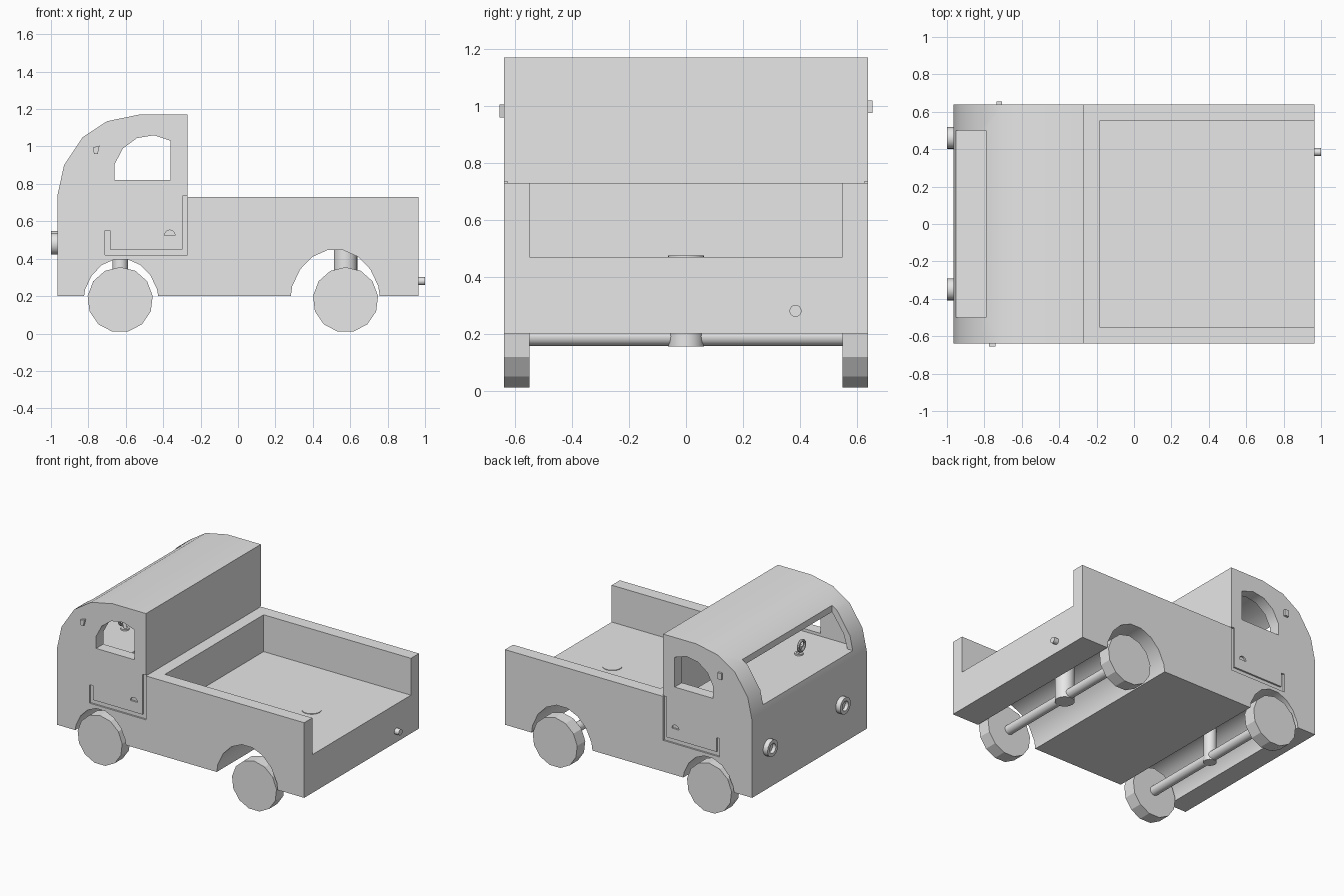
import bpy, bmesh, math
from mathutils import Matrix, Vector

if "Cube" in bpy.data.objects:
    bpy.data.objects.remove(bpy.data.objects["Cube"], do_unlink=True)

grey = bpy.data.materials.new("plain grey")
grey.use_nodes = True
grey.diffuse_color = (0.8, 0.8, 0.8, 1)
grey.node_tree.nodes["Principled BSDF"].inputs["Base Color"].default_value = (0.8, 0.8, 0.8, 1)


def add(name, bm):
    bmesh.ops.recalc_face_normals(bm, faces=bm.faces)
    mesh = bpy.data.meshes.new(name)
    bm.to_mesh(mesh)
    bm.free()
    mesh.materials.append(grey)
    obj = bpy.data.objects.new(name, mesh)
    bpy.context.collection.objects.link(obj)
    return obj


def prism(name, points, y0, y1):
    """Extrude an x-z outline along y."""
    bm = bmesh.new()
    face = bm.faces.new([bm.verts.new((x, y0, z)) for x, z in points])
    ext = bmesh.ops.extrude_face_region(bm, geom=[face])
    verts = [v for v in ext["geom"] if isinstance(v, bmesh.types.BMVert)]
    bmesh.ops.translate(bm, verts=verts, vec=(0, y1 - y0, 0))
    return add(name, bm)


def box(name, x0, x1, y0, y1, z0, z1):
    return prism(name, [(x0, z0), (x1, z0), (x1, z1), (x0, z1)], y0, y1)


def rod(name, start, end, radius, sides=24):
    a, b = Vector(start), Vector(end)
    bm = bmesh.new()
    turn = (b - a).to_track_quat("Z", "Y").to_matrix().to_4x4()
    bmesh.ops.create_cone(bm, cap_ends=True, segments=sides, radius1=radius, radius2=radius,
                          depth=(b - a).length, matrix=Matrix.Translation((a + b) / 2) @ turn)
    return add(name, bm)


def ring(name, centre, major, minor):
    """Torus facing along x."""
    bpy.ops.mesh.primitive_torus_add(location=centre, rotation=(0, math.pi / 2, 0),
                                     major_radius=major, minor_radius=minor,
                                     major_segments=24, minor_segments=8)
    obj = bpy.context.object
    obj.name = name
    obj.data.materials.append(grey)
    smooth(obj)
    return obj


def smooth(obj, angle=35):
    bpy.ops.object.select_all(action="DESELECT")
    obj.select_set(True)
    bpy.context.view_layer.objects.active = obj
    bpy.ops.object.shade_smooth_by_angle(angle=math.radians(angle))


def cut(obj, cutter):
    mod = obj.modifiers.new("cut", "BOOLEAN")
    mod.operation = "DIFFERENCE"
    mod.solver = "EXACT"
    mod.object = cutter
    bpy.context.view_layer.objects.active = obj
    bpy.ops.object.modifier_apply(modifier=mod.name)
    bpy.data.objects.remove(cutter, do_unlink=True)


def arch(centre, half_width, top, sides=9):
    """Round-topped wheel tunnel outline, open below the body."""
    low = 0.15
    return [(centre + half_width * math.cos(math.pi * i / sides),
             low + (top - low) * math.sin(math.pi * i / sides)) for i in range(sides + 1)]


SIDE = 0.64
# Body: cab and load bed in one side profile
body = prism("body", [(-.965, .2), (-.965, .74), (-.93, .9), (-.83, 1.05), (-.7, 1.135),
                      (-.53, 1.17), (-.27, 1.17), (-.27, .73), (.965, .73), (.965, .2)],
             -SIDE, SIDE)

# Cab interior, seat well, side windows and windscreen
cut(body, prism("cabin_cutter", [(-.91, .8), (-.88, .9), (-.79, 1.03), (-.69, 1.09),
                                 (-.53, 1.12), (-.33, 1.12), (-.33, .8)], -.56, .56))
cut(body, box("well_cutter", -.46, -.33, -.56, .56, .6, .9))
cut(body, prism("window_cutter", [(-.66, .82), (-.66, .905), (-.615, .99), (-.54, 1.045),
                                  (-.45, 1.06), (-.36, 1.03), (-.36, .82)], -.8, .8))
cut(body, box("windscreen_cutter", -1.1, -.79, -.5, .5, .8, 1.2))

# Load bed, open at the tail
cut(body, box("bed_cutter", -.185, 1.2, -.55, .55, .47, 1))

# Wheel tunnels
cut(body, prism("front_arch_cutter", arch(-.625, .205, .4), -.8, .8))
cut(body, prism("rear_arch_cutter", arch(.52, .245, .45), -.8, .8))

# Door grooves and half-round handles on both sides
handle = [(-.365 + .028 * math.cos(math.pi * i / 8), .525 + .028 * math.sin(math.pi * i / 8))
          for i in range(9)]
groove = [(-.71, .42), (-.27, .42), (-.27, .735), (-.297, .735), (-.297, .45),
          (-.685, .45), (-.685, .55), (-.71, .55)]
for s in (-1, 1):
    for outline in (groove, handle):
        cut(body, prism("door_cutter", outline, s * (SIDE - .012), s * (SIDE + .1)))
smooth(body)

# Wheels, axles and posts
for end, x, post_radius, top in (("front", -.63, .042, .45), ("rear", .575, .063, .474)):
    for side, s in (("left", 1), ("right", -1)):
        rod(f"{end}_{side}_wheel", (x, s * .55, .18), (x, s * SIDE, .18), .175, 13)
    smooth(rod(f"{end}_axle", (x, -.56, .19), (x, .56, .19), .033))
    smooth(rod(f"{end}_axle_post", (x, 0, .155), (x, 0, top), post_radius))

# Headlamps: ring with a small centre lens
for y, z in ((.46, .49), (-.35, .48)):
    lamp = rod("headlamp", (-1, y, z), (-.95, y, z), .058)
    cut(lamp, rod("lamp_cutter", (-1.1, y, z), (-.975, y, z), .034))
    smooth(lamp)

# Tail pipe
smooth(rod("tail_pipe", (.94, .385, .28), (1, .385, .28), .021))

# Side nubs on the cab
box("left_nub", -.735, -.705, .6, .655, .975, 1.02)
prism("right_nub", [(-.775, .995), (-.74, 1.005), (-.75, .96), (-.77, .96)], -.655, -.6)

# Steering wheel and its stem
ring("steering_wheel", (-.72, -.26, .865), .035, .01)
smooth(rod("steering_stem", (-.69, -.26, .79), (-.715, -.26, .865), .012))
smooth(rod("steering_base", (-.7, -.26, .79), (-.7, -.26, .81), .028))
